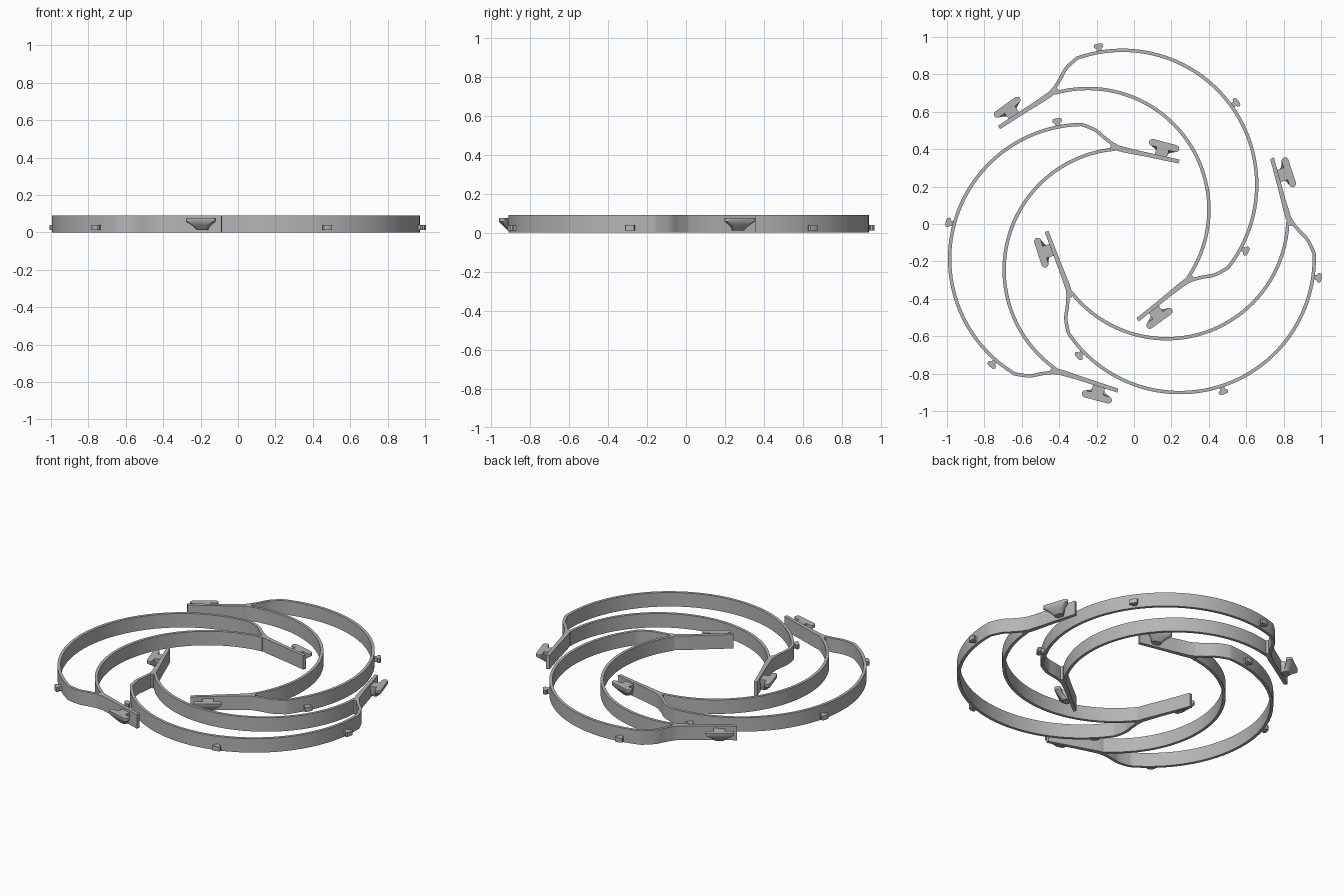
import bpy, bmesh, math
from mathutils import Matrix, Vector

if "Cube" in bpy.data.objects:
    bpy.data.objects.remove(bpy.data.objects["Cube"])

H = 0.09          # band height
T = 0.018         # band thickness
R_IN = 0.65       # inner ring radius
R_OUT, C_OUT = 0.72, 0.226   # outer ring radius and centre offset
GROW = 1.01       # overall plan scale of each clamp

grey = bpy.data.materials.new("grey plastic")
grey.diffuse_color = (0.46, 0.46, 0.46, 1)
grey.use_nodes = True
grey.node_tree.nodes["Principled BSDF"].inputs["Base Color"].default_value = grey.diffuse_color


def finish(name, bm, mat):
    bm.transform(mat)
    bmesh.ops.recalc_face_normals(bm, faces=bm.faces)
    me = bpy.data.meshes.new(name)
    bm.to_mesh(me)
    bm.free()
    ob = bpy.data.objects.new(name, me)
    bpy.context.collection.objects.link(ob)
    me.materials.append(grey)
    bpy.context.view_layer.objects.active = ob
    ob.select_set(True)
    bpy.ops.object.shade_smooth_by_angle(angle=math.radians(35))
    ob.select_set(False)


def loft(bm, sections):
    """Join equal-sized rings of points and cap both ends."""
    rings = [[bm.verts.new(p) for p in s] for s in sections]
    n = len(rings[0])
    for a, b in zip(rings, rings[1:]):
        for i in range(n):
            bm.faces.new((a[i], a[(i + 1) % n], b[(i + 1) % n], b[i]))
    bm.faces.new(rings[0])
    bm.faces.new(rings[-1])


def prism(bm, pts, z0, z1):
    loft(bm, [[(x, y, z) for x, y in pts] for z in (z0, z1)])


def ribbon(bm, path):
    """Upright band whose outer edge follows the path."""
    secs = []
    for i, p in enumerate(path):
        t = (path[min(i + 1, len(path) - 1)] - path[max(i - 1, 0)]).normalized()
        q = p + Vector((t.y, -t.x)) * T
        secs.append([(p.x, p.y, 0), (q.x, q.y, 0), (q.x, q.y, H), (p.x, p.y, H)])
    loft(bm, secs)


def spline(pts, n=8):
    """Smooth curve through the points (ends are guides only)."""
    out = []
    for a, b, c, d in zip(pts, pts[1:], pts[2:], pts[3:]):
        for k in range(n):
            t = k / n
            out.append(0.5 * (2 * b + (c - a) * t + (2 * a - 5 * b + 4 * c - d) * t**2
                              + (3 * b - a - 3 * c + d) * t**3))
    return out + [pts[-2]]


def arc(cx, r, a0, a1, n):
    angs = [math.radians(a0 + (a1 - a0) * i / n) for i in range(n + 1)]
    return [Vector((cx + r * math.cos(a), r * math.sin(a))) for a in angs]


def pill(cx, cy, half, r, z):
    """Rounded bar outline."""
    pts = []
    for s, start in ((1, -90), (-1, 90)):
        for k in range(9):
            a = math.radians(start + 180 * k / 8)
            pts.append((cx + s * (half - r) + r * math.cos(a), cy + r * math.sin(a), z))
    return pts


def strap(bm):
    # straight end plate that thickens into the fork
    prism(bm, [(-0.128, 0.638), (-0.126, 0.617), (0.05, 0.607), (0.17, 0.598),
               (0.222, 0.598), (0.245, 0.606), (0.245, 0.637), (0.2, 0.627), (0.1, 0.628)], 0, H)


def hook(bm):
    # flared bar that leans outward as it rises, tied to the plate by a stem
    cx = -0.029
    loft(bm, [pill(cx, cy, h, 0.0185, z) for z, h, cy in
              ((0.012, 0.03, 0.655), (0.026, 0.04, 0.668), (0.042, 0.059, 0.68),
               (0.057, 0.081, 0.689), (0.076, 0.082, 0.689))])
    x0, x1 = cx - 0.03, cx + 0.036
    loft(bm, [[(x0 + e, 0.625, z), (x1 - e, 0.625, z), (x1 - e, y, z), (x0 + e, y, z)]
              for z, y, e in ((0.012, 0.65, 0.012), (0.057, 0.685, 0), (0.076, 0.685, 0))])


def stud(bm, ang):
    # small mushroom-shaped peg on the outer ring
    a = math.radians(ang)
    n = Vector((math.cos(a), math.sin(a)))
    t = Vector((-n.y, n.x))
    base = Vector((C_OUT, 0)) + n * R_OUT
    half = [(0.013, -0.008), (0.013, 0.012), (0.023, 0.016), (0.026, 0.025),
            (0.022, 0.034), (0.012, 0.037)]
    prof = half + [(-w, d) for w, d in reversed(half)]
    prism(bm, [tuple(base + t * w + n * d) for w, d in prof], 0.012, 0.04)


# outer ring edge: big arc with an S-bend into each fork
bend = [Vector(p) for p in ((0.342, 0.682), (0.274, 0.651), (0.2, 0.627), (0.1, 0.628))]
big = arc(C_OUT, R_OUT, -74, 74, 80)
up = spline([big[-2], big[-1]] + bend)
down = [Vector((p.x, -p.y)) for p in reversed(up)]
outer_path = list(reversed(down[:-1] + big + up[1:]))
inner_path = list(reversed(arc(0, R_IN, -70, 70, 72)))

# three nested clamps: centre x, centre y, turn
places = {"upper": (-0.247, 0.077, 35.8), "lower": (0.175, 0.034, -72),
          "left": (-0.047, -0.245, 165)}
mirror = Matrix.Diagonal((1, -1, 1, 1))

for label, (x, y, turn) in places.items():
    mat = (Matrix.Translation((x, y, 0)) @ Matrix.Rotation(math.radians(turn), 4, 'Z')
           @ Matrix.Diagonal((GROW, GROW, 1, 1)))
    for part, path in (("outer_band", outer_path), ("inner_band", inner_path)):
        bm = bmesh.new()
        ribbon(bm, path)
        finish(f"{label}_{part}", bm, mat)
    for side, m in (("start", mat), ("end", mat @ mirror)):
        for part, build in (("strap", strap), ("hook", hook)):
            bm = bmesh.new()
            build(bm)
            finish(f"{label}_{side}_{part}", bm, m)
    for i, ang in enumerate((-64, 0, 64)):
        bm = bmesh.new()
        stud(bm, ang)
        finish(f"{label}_stud_{i + 1}", bm, mat)
